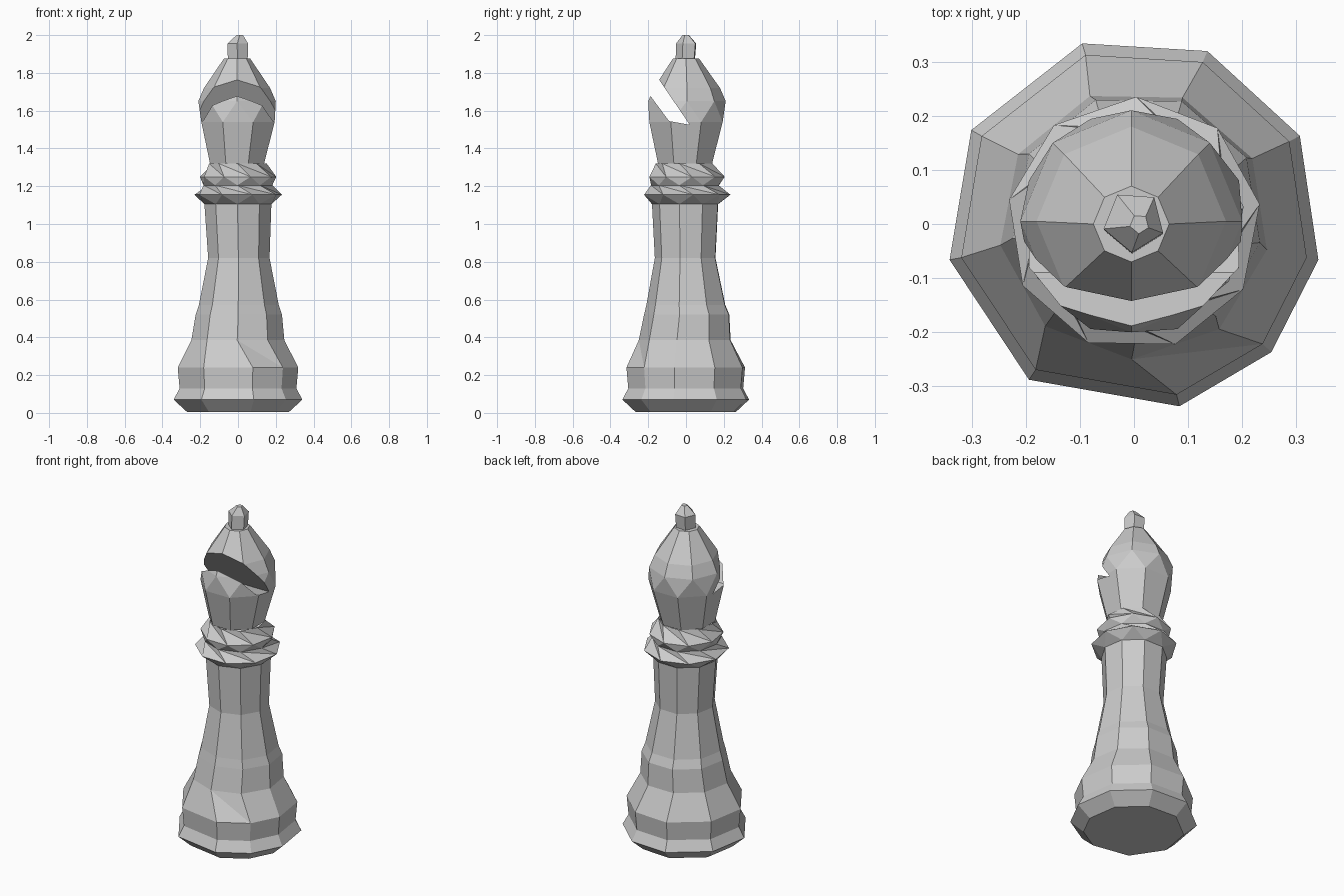
import bpy, bmesh
from math import sin, cos, radians

if "Cube" in bpy.data.objects:
    bpy.data.objects.remove(bpy.data.objects["Cube"])


def even(n, phase):
    return [phase + 360 * k / n for k in range(n)]


def loft(name, rings, cap_top=True):
    """Rings are (z, radius, angles, x offset, y offset), from the bottom up."""
    bm = bmesh.new()
    loops = []
    for z, r, angles, cx, cy in rings:
        loops.append([bm.verts.new((cx + r * cos(radians(a)), cy + r * sin(radians(a)), z))
                      for a in angles])
    n = len(loops[0])
    bm.faces.new(loops[0][::-1])
    if cap_top:
        bm.faces.new(loops[-1])
    for i in range(len(loops) - 1):
        a, b = loops[i], loops[i + 1]
        for j in range(n):
            k = (j + 1) % n
            if abs(rings[i][2][j] - rings[i + 1][2][j]) > 8:
                bm.faces.new((a[j], a[k], b[j]))
                bm.faces.new((a[k], b[k], b[j]))
            else:
                bm.faces.new((a[j], a[k], b[k], b[j]))
    return finish(name, bm)


def finish(name, bm):
    bmesh.ops.recalc_face_normals(bm, faces=bm.faces)
    mesh = bpy.data.meshes.new(name)
    bm.to_mesh(mesh)
    bm.free()
    ob = bpy.data.objects.new(name, mesh)
    bpy.context.collection.objects.link(ob)
    return ob


# Uneven nine-sided foot, becoming regular up the stem
foot = [-11, 28, 67, 106, 150, 191, 236, 284, 317]
stem = even(9, -11)
turned = even(9, 9)
loft("base_stem_and_collars", [
    (0.005, 0.275, foot, 0, 0),
    (0.07, 0.347, foot, 0, 0),
    (0.13, 0.315, foot, 0, 0),
    (0.24, 0.325, foot, 0, 0),
    (0.385, 0.25, stem, 0, 0),
    (0.52, 0.232, stem, 0.005, 0.01),
    (0.57, 0.215, stem, 0.005, 0.005),
    (0.82, 0.165, stem, 0.005, 0),
    (1.105, 0.18, stem, 0, 0),
    (1.155, 0.235, turned, 0, 0),
    (1.205, 0.185, stem, 0, 0),
    (1.25, 0.205, turned, 0, 0),
    (1.32, 0.155, stem, 0, -0.005),
], cap_top=False)

# Eight-sided mitre head
flat, point = even(8, 22.5), even(8, 45)
head = loft("head", [
    (1.32, 0.155, flat, -0.005, -0.005),
    (1.54, 0.21, flat, 0, 0),
    (1.65, 0.205, point, -0.005, 0.005),
    (1.72, 0.175, point, -0.005, 0.005),
    (1.875, 0.07, point, -0.005, 0),
])

# Slanted slot cut across the front of the head
profile = [(0.02, 1.525), (-0.09, 1.545), (-0.175, 1.66), (-0.3, 1.83), (-0.3, 1.995)]
bm = bmesh.new()
sides = [[bm.verts.new((x, y, z)) for y, z in profile] for x in (-0.4, 0.4)]
bm.faces.new(sides[0])
bm.faces.new(sides[1][::-1])
for j in range(len(profile)):
    k = (j + 1) % len(profile)
    bm.faces.new((sides[0][j], sides[1][j], sides[1][k], sides[0][k]))
cutter = finish("slot_cutter", bm)
cutter.hide_render = True
mod = head.modifiers.new("slot", 'BOOLEAN')
mod.operation = 'DIFFERENCE'
mod.solver = 'EXACT'
mod.object = cutter
bpy.context.view_layer.objects.active = head
bpy.ops.object.modifier_apply(modifier=mod.name)
bpy.data.objects.remove(cutter)

# Small faceted finial
loft("finial", [
    (1.865, 0.055, even(5, 50), 0, 0),
    (1.955, 0.058, even(5, 50), 0, 0.005),
    (2.0, 0.018, even(5, 50), 0.01, 0),
])
